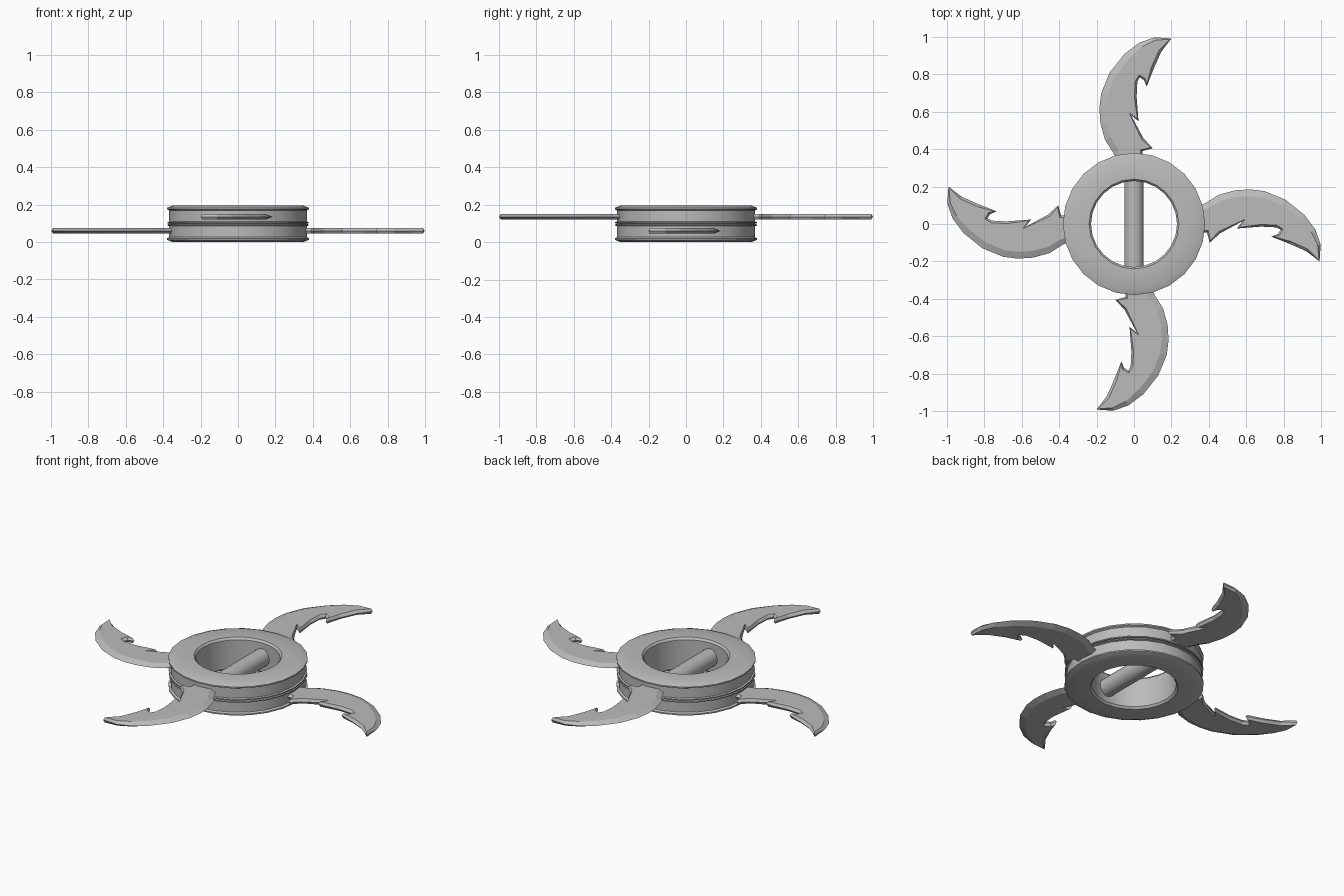
import bpy, bmesh, math
from mathutils import Vector, Matrix

cube = bpy.data.objects.get("Cube")
if cube:
    bpy.data.objects.remove(cube, do_unlink=True)

GREY = (0.5, 0.5, 0.5, 1)
steel = bpy.data.materials.new("grey steel")
steel.use_nodes = True
steel.diffuse_color = GREY
steel.node_tree.nodes["Principled BSDF"].inputs["Base Color"].default_value = GREY


def finish(name, bm, smooth_angle=None):
    bmesh.ops.recalc_face_normals(bm, faces=bm.faces)
    mesh = bpy.data.meshes.new(name)
    bm.to_mesh(mesh)
    bm.free()
    mesh.materials.append(steel)
    obj = bpy.data.objects.new(name, mesh)
    bpy.context.collection.objects.link(obj)
    if smooth_angle:
        bpy.ops.object.select_all(action="DESELECT")
        obj.select_set(True)
        bpy.context.view_layer.objects.active = obj
        bpy.ops.object.shade_smooth_by_angle(angle=math.radians(smooth_angle))
    return obj


def lathe(name, profile, sides):
    """Closed ring from (radius, z) points."""
    bm = bmesh.new()
    rings = []
    for i in range(sides):
        a = math.tau * i / sides
        rings.append([bm.verts.new((r * math.cos(a), r * math.sin(a), z)) for r, z in profile])
    n = len(profile)
    for i in range(sides):
        a, b = rings[i], rings[(i + 1) % sides]
        for j in range(n):
            k = (j + 1) % n
            bm.faces.new((a[j], b[j], b[k], a[k]))
    return finish(name, bm, 25)


# Hub ring: rims at both ends, a thin ridge pair round the middle
HEIGHT = 0.195
half = [(0.23, 0.012), (0.24, 0), (0.35, 0), (0.38, 0.012), (0.38, 0.02),
        (0.368, 0.026), (0.368, 0.085), (0.378, 0.088), (0.378, 0.094), (0.368, 0.0965)]
upper_half = [(r, HEIGHT - z) for r, z in reversed(half)]
lathe("hub_ring", half + upper_half, 24)

# Grip bar across the hole
bm = bmesh.new()
bmesh.ops.create_cone(bm, cap_ends=True, segments=20, radius1=0.052, radius2=0.052, depth=0.52,
                      matrix=Matrix.Translation((0, 0, HEIGHT / 2)) @ Matrix.Rotation(math.pi / 2, 4, "X"))
finish("grip_bar", bm, 30)

# Blade outline: (x, y, bevel width), convex back first, then the barbed edge
BACK = [(-0.08, 0.3, .03), (-0.11, 0.38, .03), (-0.155, 0.45, .034), (-0.18, 0.54, .036),
        (-0.185, 0.62, .036), (-0.175, 0.7, .036), (-0.13, 0.81, .036), (-0.05, 0.91, .034),
        (0.03, 0.97, .026), (0.11, 0.998, .016), (0.2, 0.992, .008)]
BARBS = [(0.145, 0.92, .014), (0.105, 0.83, .014), (0.068, 0.735, .012), (0.052, 0.77, .012),
         (0.03, 0.785, .012), (0.018, 0.76, .012), (0.014, 0.68, .012), (0.024, 0.55, .012),
         (-0.018, 0.585, .012), (0.05, 0.46, .012), (0.1, 0.405, .012), (0.045, 0.39, .012),
         (0.045, 0.3, .012)]


def blade(name, turn, z, thick=0.015):
    outline = BACK + BARBS
    pts = [Vector(p[:2]) for p in outline]
    n = len(pts)
    inner = []
    for i, p in enumerate(pts):
        d1 = (p - pts[i - 1]).normalized()
        d2 = (pts[(i + 1) % n] - p).normalized()
        normal = Vector((d1.y + d2.y, -d1.x - d2.x)).normalized()
        inner.append(p + normal * outline[i][2])
    bm = bmesh.new()
    edge = [bm.verts.new((p.x, p.y, 0)) for p in pts]
    for h in (thick, -thick):
        flat = [bm.verts.new((p.x, p.y, h)) for p in inner]
        for i in range(n):
            k = (i + 1) % n
            bm.faces.new((edge[i], edge[k], flat[k], flat[i]))
        bmesh.ops.triangulate(bm, faces=[bm.faces.new(flat)])
    bm.transform(Matrix.Translation((0, 0, z)) @ Matrix.Rotation(math.radians(turn), 4, "Z"))
    return finish(name, bm)


# Upper pair points front and back, lower pair left and right
blade("back_blade", 0, 0.135)
blade("front_blade", 180, 0.135)
blade("right_blade", 90, 0.06)
blade("left_blade", -90, 0.06)
